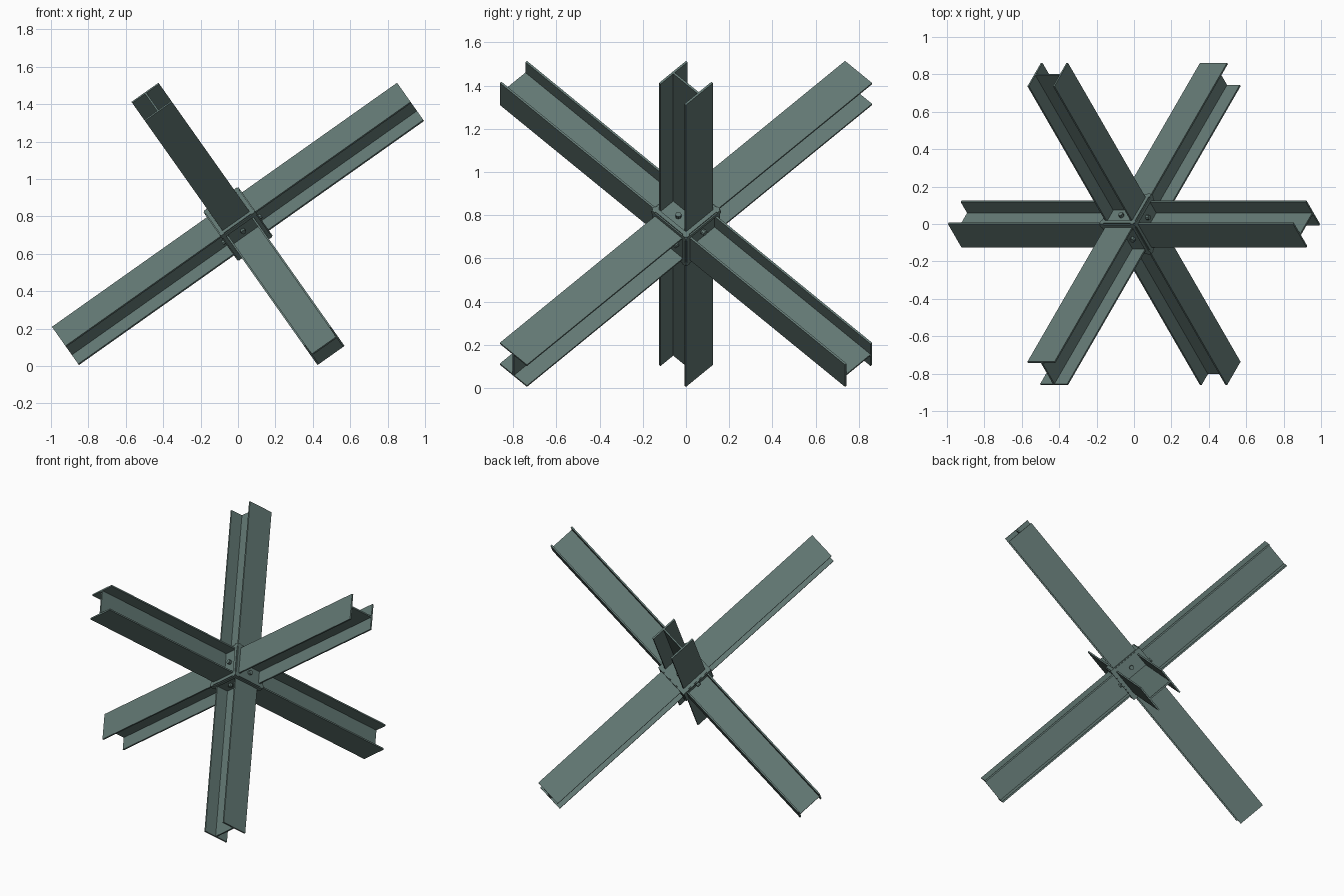
import bpy, bmesh, math
from mathutils import Matrix, Vector

if "Cube" in bpy.data.objects:
    bpy.data.objects.remove(bpy.data.objects["Cube"])

steel = bpy.data.materials.new("grey_green_steel")
steel.diffuse_color = (0.125, 0.19, 0.175, 1)
steel.use_nodes = True
steel.node_tree.nodes["Principled BSDF"].inputs["Base Color"].default_value = steel.diffuse_color

CENTRE = Vector((0, 0, 0.76))
HALF_LEN, HALF_W, FLANGE, WEB = 1.13, 0.0885, 0.010, 0.010
PLATE_H, PLATE_OUT, PLATE_T = 0.115, 0.109, 0.02

# three mutually square axes, each leaning 35.26 degrees above the ground
axes = [Vector((math.sqrt(2 / 3) * math.cos(t), math.sqrt(2 / 3) * math.sin(t), math.sqrt(1 / 3)))
        for t in (0, math.tau / 3, 2 * math.tau / 3)]


def frame(k):
    """Local x = beam length, y = flange width, z = web height."""
    m = Matrix((axes[k], axes[(k + 1) % 3], axes[(k + 2) % 3])).transposed().to_4x4()
    return Matrix.Translation(CENTRE) @ m


def finish(name, bm, k):
    bmesh.ops.recalc_face_normals(bm, faces=bm.faces)
    me = bpy.data.meshes.new(name)
    bm.to_mesh(me)
    bm.free()
    me.materials.append(steel)
    ob = bpy.data.objects.new(name, me)
    ob.matrix_world = frame(k)
    bpy.context.collection.objects.link(ob)


def beam(k):
    # half of the H profile, mirrored by a half turn
    w, f, t = HALF_W, HALF_W - FLANGE, WEB / 2
    half = [(w, -w), (w, w), (-w, w), (-w, f), (-t, f), (-t, -f)]
    half = [(-w, w), (-w, f), (-t, f), (-t, -f), (-w, -f), (-w, -w)]
    profile = half + [(-y, -z) for y, z in half]
    bm = bmesh.new()
    face = bm.faces.new([bm.verts.new((-HALF_LEN, y, z)) for y, z in profile])
    out = bmesh.ops.extrude_face_region(bm, geom=[face])
    bmesh.ops.translate(bm, vec=(2 * HALF_LEN, 0, 0),
                        verts=[v for v in out["geom"] if isinstance(v, bmesh.types.BMVert)])
    finish(f"beam_{k + 1}", bm, k)


def plate(k, side):
    bm = bmesh.new()
    bmesh.ops.create_cube(bm, size=1, matrix=Matrix.Translation((side * (PLATE_OUT - PLATE_T / 2), 0, 0))
                          @ Matrix.Diagonal((PLATE_T, 2 * PLATE_H, 2 * PLATE_H, 1)))
    finish(f"joint_plate_{k + 1}_{'upper' if side > 0 else 'lower'}", bm, k)


def bolt(k, side, y):
    bm = bmesh.new()
    bmesh.ops.create_cone(bm, cap_ends=True, segments=8, radius1=0.014, radius2=0.014, depth=0.024,
                          matrix=Matrix.Translation((side * (PLATE_OUT + 0.006), y, 0))
                          @ Matrix.Rotation(math.pi / 2, 4, "Y"))
    finish(f"bolt_{k + 1}", bm, k)


for k in range(3):
    beam(k)
    for side in (-1, 1):
        plate(k, side)
        for y in (-0.05, 0.05):
            bolt(k, side, y)
